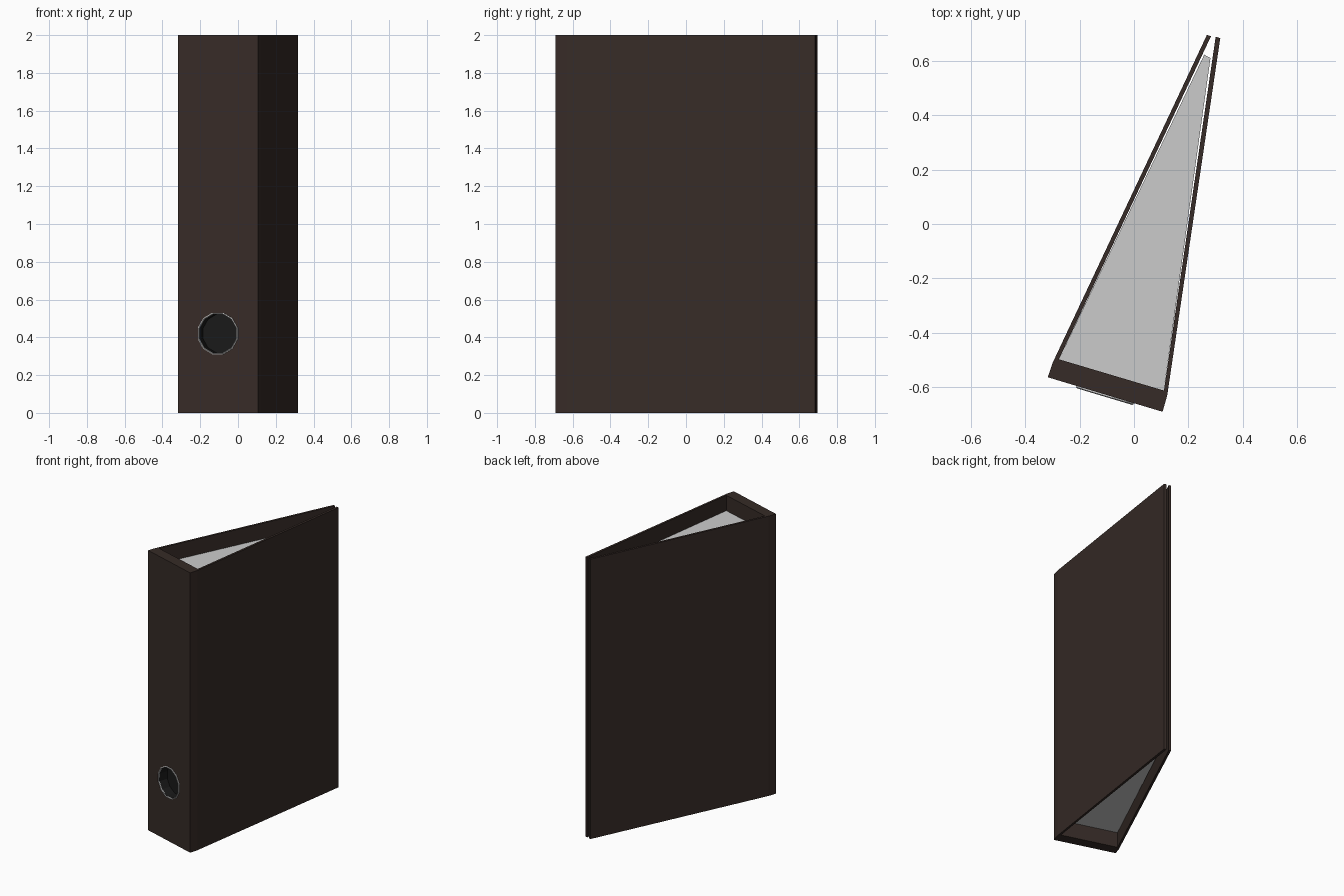
import bpy, bmesh, math
from mathutils import Matrix, Vector

if "Cube" in bpy.data.objects:
    bpy.data.objects.remove(bpy.data.objects["Cube"])


def material(name, rgb):
    m = bpy.data.materials.new(name)
    m.diffuse_color = (*rgb, 1)
    m.use_nodes = True
    m.node_tree.nodes["Principled BSDF"].inputs["Base Color"].default_value = m.diffuse_color
    return m


brown = material("dark_brown_board", (0.037, 0.024, 0.020))
black = material("black_hole_lining", (0.01, 0.01, 0.01))


def add_object(name, bm, mat=None):
    bmesh.ops.recalc_face_normals(bm, faces=bm.faces)
    me = bpy.data.meshes.new(name)
    bm.to_mesh(me)
    bm.free()
    ob = bpy.data.objects.new(name, me)
    bpy.context.collection.objects.link(ob)
    if mat:
        me.materials.append(mat)
    return ob


def prism(name, outline, z0, z1, mat=None):
    """Extrude a plan outline from z0 up to z1."""
    bm = bmesh.new()
    face = bm.faces.new([bm.verts.new((x, y, z0)) for x, y in outline])
    ext = bmesh.ops.extrude_face_region(bm, geom=[face])
    verts = [v for v in ext["geom"] if isinstance(v, bmesh.types.BMVert)]
    bmesh.ops.translate(bm, verts=verts, vec=(0, 0, z1 - z0))
    return add_object(name, bm, mat)


# Plan corners of the spine board
front_l, front_r = (-0.317, -0.563), (0.105, -0.690)
side_l, side_r = (-0.298, -0.508), (0.122, -0.630)
inner_l, inner_r = (-0.276, -0.497), (0.110, -0.612)

spine = prism("spine", [front_l, front_r, side_r, inner_r, inner_l, side_l], 0, 2, brown)
prism("left_cover", [side_l, inner_l, (0.283, 0.690), (0.268, 0.695)], 0, 2, brown)
prism("right_cover", [inner_r, side_r, (0.317, 0.683), (0.300, 0.688)], 0, 2, brown)
prism("paper_block", [inner_l, inner_r, (0.281, 0.610), (0.258, 0.622)], 0.11, 1.89)

# Finger hole frame: local z points out of the spine, local y is up
along = Vector((front_r[0] - front_l[0], front_r[1] - front_l[1], 0)).normalized()
up = Vector((0, 0, 1))
out = along.cross(up)
frame = Matrix((along, up, out)).transposed().to_4x4()
frame.translation = ((front_l[0] + front_r[0]) / 2, (front_l[1] + front_r[1]) / 2, 0.42)
SIDES = 12


def lathe(name, profile, mat=None, closed=False, caps=()):
    """Spin (radius, height) points around the hole axis."""
    bm = bmesh.new()
    rings = []
    for r, h in profile:
        angles = [2 * math.pi * (i + 0.5) / SIDES for i in range(SIDES)]
        rings.append([bm.verts.new((r * math.cos(a), r * math.sin(a), h)) for a in angles])
    pairs = list(zip(rings, rings[1:])) + ([(rings[-1], rings[0])] if closed else [])
    for a, b in pairs:
        for i in range(SIDES):
            j = (i + 1) % SIDES
            bm.faces.new((a[i], a[j], b[j], b[i]))
    for c in caps:
        bm.faces.new(rings[c])
    ob = add_object(name, bm, mat)
    ob.matrix_world = frame
    return ob


# Cut the finger hole through the spine
cutter = lathe("hole_cutter", [(0.108, -0.15), (0.108, 0.05)], caps=(0, -1))
cutter.hide_render = True
cutter.hide_viewport = True
cut = spine.modifiers.new("finger_hole", 'BOOLEAN')
cut.operation = 'DIFFERENCE'
cut.object = cutter
cut.solver = 'EXACT'

# Metal rim and dark lining
lathe("hole_rim", [(0.114, -0.002), (0.114, 0.005), (0.109, 0.008), (0.106, 0.005), (0.106, -0.002)],
      closed=True)
lathe("hole_lining", [(0.106, 0.003), (0.106, -0.066)], black, caps=(-1,))
